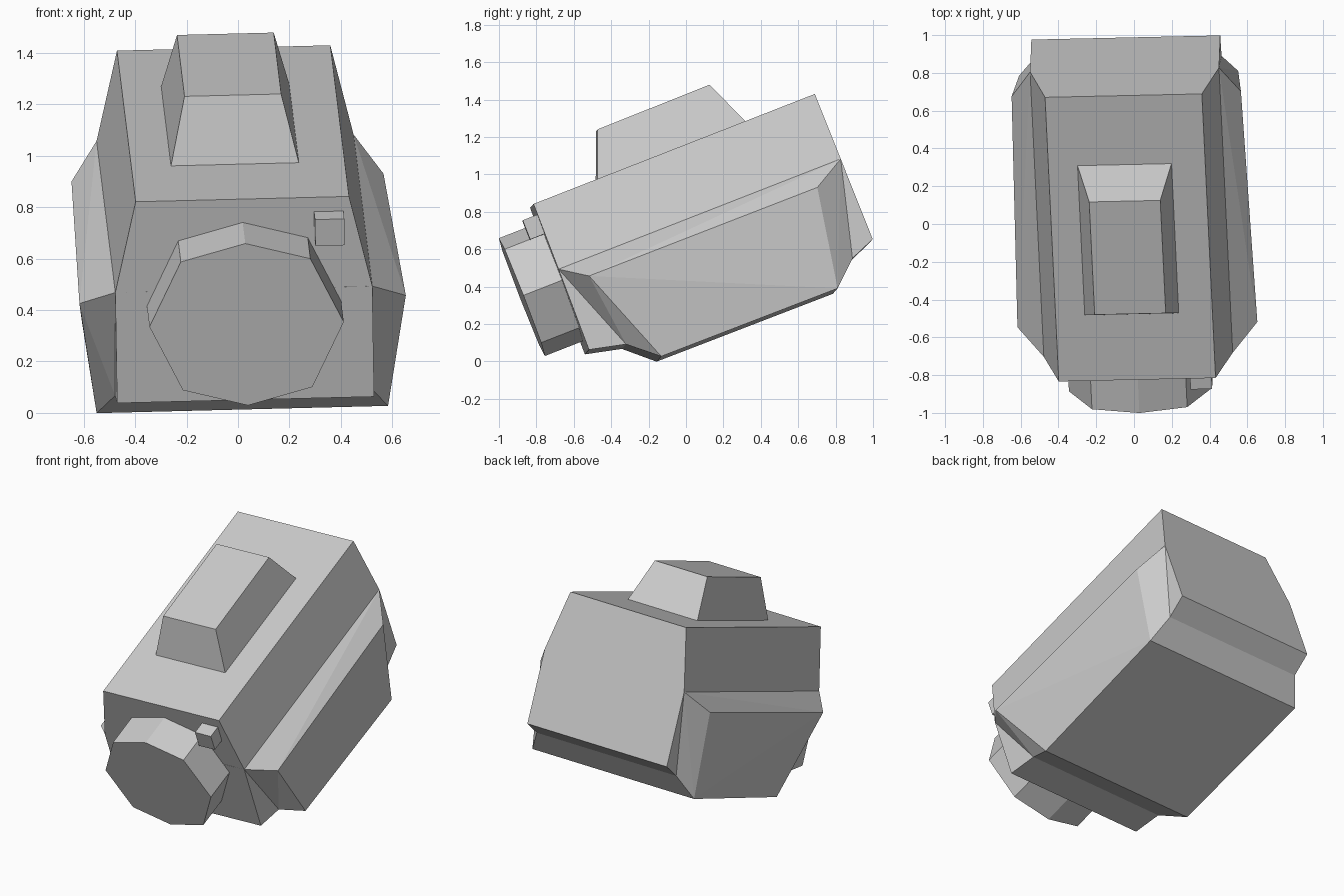
import bpy, bmesh, math
from mathutils import Matrix, Vector

if "Cube" in bpy.data.objects:
    bpy.data.objects.remove(bpy.data.objects["Cube"], do_unlink=True)

grey = bpy.data.materials.new("plain_grey")
grey.use_nodes = True
grey.diffuse_color = (0.6, 0.6, 0.6, 1)
grey.node_tree.nodes["Principled BSDF"].inputs["Base Color"].default_value = grey.diffuse_color

# Whole camera is pitched up at the back, with a slight turn and lean
tilt = math.radians(21.35)
c, s = math.cos(tilt), math.sin(tilt)
pose = Matrix(((1, -0.045, -0.015, 0.012),
               (0.022, c, -s, 0),
               (0.025, s, c, 0),
               (0, 0, 0, 1)))


def solid(name, points):
    """Flat-faced convex part from its corner points."""
    bm = bmesh.new()
    for p in points:
        bm.verts.new(Vector(p))
    hull = bmesh.ops.convex_hull(bm, input=bm.verts[:])
    loose = [g for g in hull["geom_interior"] if isinstance(g, bmesh.types.BMVert)]
    bmesh.ops.delete(bm, geom=list(set(loose)), context="VERTS")
    bmesh.ops.dissolve_limit(bm, angle_limit=math.radians(2),
                             verts=bm.verts[:], edges=bm.edges[:])
    bmesh.ops.recalc_face_normals(bm, faces=bm.faces[:])
    bm.transform(pose)
    mesh = bpy.data.meshes.new(name)
    bm.to_mesh(mesh)
    bm.free()
    mesh.materials.append(grey)
    obj = bpy.data.objects.new(name, mesh)
    bpy.context.collection.objects.link(obj)
    return obj


def both_sides(corners, centre=0):
    """Mirror (half width, depth, height) corners to left and right."""
    return [(centre + side * w, y, z) for w, y, z in corners for side in (-1, 1)]


# Body with chamfered upper sides and a shallow keel
solid("camera_body", both_sides([
    (0.415, -0.465, 1.075), (0.415, 1.15, 1.075),
    (0.5, -0.47, 0.70), (0.5, 1.15, 0.70),
    (0.5, -0.475, 0.24), (0.5, 1.153, 0.238),
    (0.5, -0.28, 0.195), (0.5, 1.015, 0.182)]))

# Bulging lower shell wrapped round the sides and base
solid("lower_shell", both_sides([
    (0.5, -0.47, 0.70), (0.5, 1.15, 0.70),
    (0.5, -0.28, 0.195), (0.5, 1.015, 0.182),
    (0.635, -0.335, 0.605), (0.607, 0.975, 0.602),
    (0.567, -0.13, 0.065), (0.58, 0.88, 0.06)]))

# Tapered housing on top
solid("top_housing", both_sides([
    (0.25, -0.094, 1.07), (0.25, 0.76, 1.07),
    (0.188, 0.007, 1.325), (0.188, 0.65, 1.33)], centre=-0.012))

# Eight-sided lens, a little wider than tall
rim = [(0, 0.338), (0.252, 0.268), (0.378, 0), (0.252, -0.268), (0, -0.338)]
solid("lens", [(side * x, y, 0.64 + z) for x, z in rim
               for side in (-1, 1) for y in (-0.692, -0.46)])

# Small button beside the lens
solid("front_button", both_sides([
    (0.057, y, z) for y in (-0.55, -0.46) for z in (0.905, 1.015)], centre=0.335))
